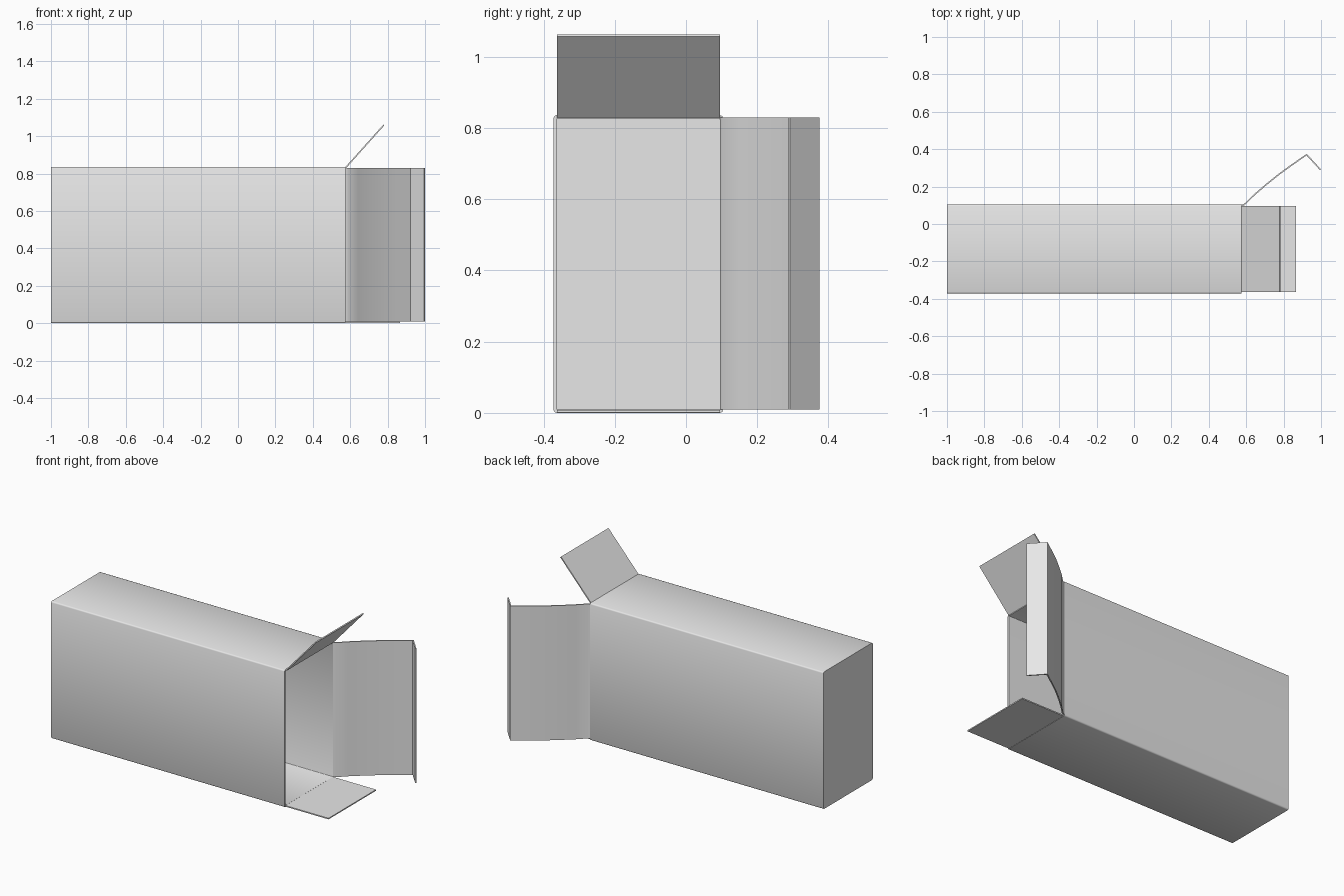
import bpy, bmesh, math
from mathutils import Vector

cube = bpy.data.objects.get("Cube")
if cube:
    bpy.data.objects.remove(cube, do_unlink=True)

card = bpy.data.materials.new("light_grey_card")
card.use_nodes = True
colour = (0.8, 0.8, 0.8, 1)
card.diffuse_color = colour
for node in card.node_tree.nodes:
    if node.type == "BSDF_PRINCIPLED":
        node.inputs["Base Color"].default_value = colour

# Carton extents and card thickness
LEFT, MOUTH = -1.0, 0.575
FRONT, BACK = -0.372, 0.104
HEIGHT, CARD = 0.836, 0.009


def add_object(name, bm):
    mesh = bpy.data.meshes.new(name)
    bmesh.ops.recalc_face_normals(bm, faces=bm.faces)
    bm.to_mesh(mesh)
    bm.free()
    obj = bpy.data.objects.new(name, mesh)
    bpy.context.collection.objects.link(obj)
    mesh.materials.append(card)
    bpy.ops.object.select_all(action="DESELECT")
    obj.select_set(True)
    bpy.context.view_layer.objects.active = obj
    return obj


def smooth():
    bpy.ops.object.shade_smooth_by_angle(angle=math.radians(50))


def ring(bm, x, inset, radius):
    """Rounded rectangle of vertices across the carton."""
    y0, y1 = FRONT + inset + radius, BACK - inset - radius
    z0, z1 = inset + radius, HEIGHT - inset - radius
    verts = []
    for i, (y, z) in enumerate([(y1, z1), (y0, z1), (y0, z0), (y1, z0)]):
        for k in range(3):
            a = math.radians(90 * i + 45 * k)
            verts.append(bm.verts.new(
                (x, y + radius * math.cos(a), z + radius * math.sin(a))))
    return verts


def flap(name, path, sweep):
    """Card strip: a path swept along a vector, then thickened."""
    bm = bmesh.new()
    near = [bm.verts.new(p) for p in path]
    far = [bm.verts.new(Vector(p) + Vector(sweep)) for p in path]
    for i in range(len(path) - 1):
        bm.faces.new((near[i], near[i + 1], far[i + 1], far[i]))
    add_object(name, bm)
    mod = bpy.context.object.modifiers.new("card_thickness", "SOLIDIFY")
    mod.thickness = 0.007
    mod.offset = 0
    mod.use_even_offset = True
    bpy.ops.object.modifier_apply(modifier=mod.name)
    smooth()


# Hollow carton, closed at one end and open at the mouth
bm = bmesh.new()
rings = [ring(bm, LEFT, 0, 0.008), ring(bm, MOUTH, 0, 0.008),
         ring(bm, MOUTH, CARD, 0.003), ring(bm, LEFT + CARD, CARD, 0.003)]
for a, b in zip(rings, rings[1:]):
    n = len(a)
    for i in range(n):
        j = (i + 1) % n
        bm.faces.new((a[i], a[j], b[j], b[i]))
bm.faces.new(rings[0])
bm.faces.new(rings[-1])
add_object("carton_body", bm)
smooth()

# Short dust flaps above and below the mouth
y_start, depth = FRONT + CARD, (0, BACK - FRONT - 2 * CARD, 0)
flap("top_flap", [(MOUTH, y_start, 0.831), (0.78, y_start, 1.06)], depth)
flap("bottom_flap", [(MOUTH - 0.003, y_start, 0.005), (0.865, y_start, 0.005)], depth)

# Curved closing flap with its folded tuck
outline = [(0.573, 0.099), (0.59, 0.104), (0.64, 0.153), (0.70, 0.205),
           (0.77, 0.262), (0.84, 0.313), (0.923, 0.371), (0.997, 0.29)]
flap("closing_flap", [(x, y, CARD) for x, y in outline], (0, 0, 0.82))
